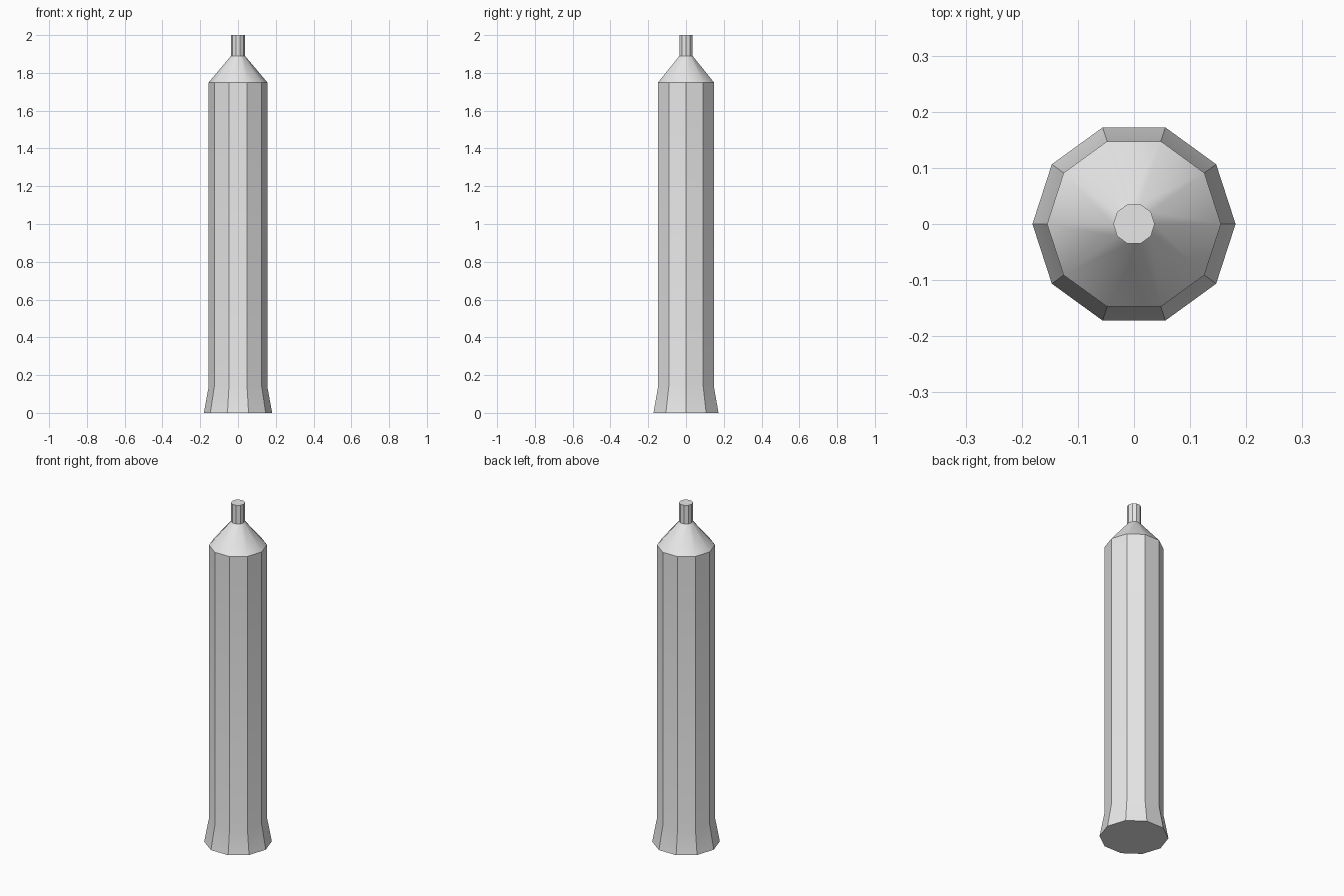
import bpy
import bmesh
from math import cos, sin, pi, radians

cube = bpy.data.objects.get("Cube")
if cube:
    bpy.data.objects.remove(cube, do_unlink=True)

SIDES = 10

# Plain grey
grey = bpy.data.materials.new("light_grey")
grey.use_nodes = True
colour = (0.8, 0.8, 0.8, 1.0)
grey.diffuse_color = colour
grey.node_tree.nodes["Principled BSDF"].inputs["Base Color"].default_value = colour


def lathe(name, profile):
    """Ten-sided closed solid from (radius, height) pairs, bottom to top."""
    bm = bmesh.new()
    rings = []
    for radius, height in profile:
        angles = [2 * pi * i / SIDES for i in range(SIDES)]
        rings.append([bm.verts.new((radius * cos(a), radius * sin(a), height)) for a in angles])
    for low, high in zip(rings, rings[1:]):
        for i in range(SIDES):
            j = (i + 1) % SIDES
            bm.faces.new((low[i], low[j], high[j], high[i]))
    bm.faces.new(rings[0][::-1])
    bm.faces.new(rings[-1])
    mesh = bpy.data.meshes.new(name)
    bm.to_mesh(mesh)
    bm.free()
    mesh.materials.append(grey)
    obj = bpy.data.objects.new(name, mesh)
    bpy.context.collection.objects.link(obj)
    return obj


# Flared foot, long body, sloped shoulder and narrow tip
post = lathe("faceted_post", [
    (0.181, 0.0),
    (0.155, 0.14),
    (0.155, 1.75),
    (0.037, 1.89),
    (0.037, 2.0),
])

# Smooth shoulder and foot bend, crisp side edges
bpy.ops.object.select_all(action="DESELECT")
post.select_set(True)
bpy.context.view_layer.objects.active = post
bpy.ops.object.shade_smooth_by_angle(angle=radians(30))
